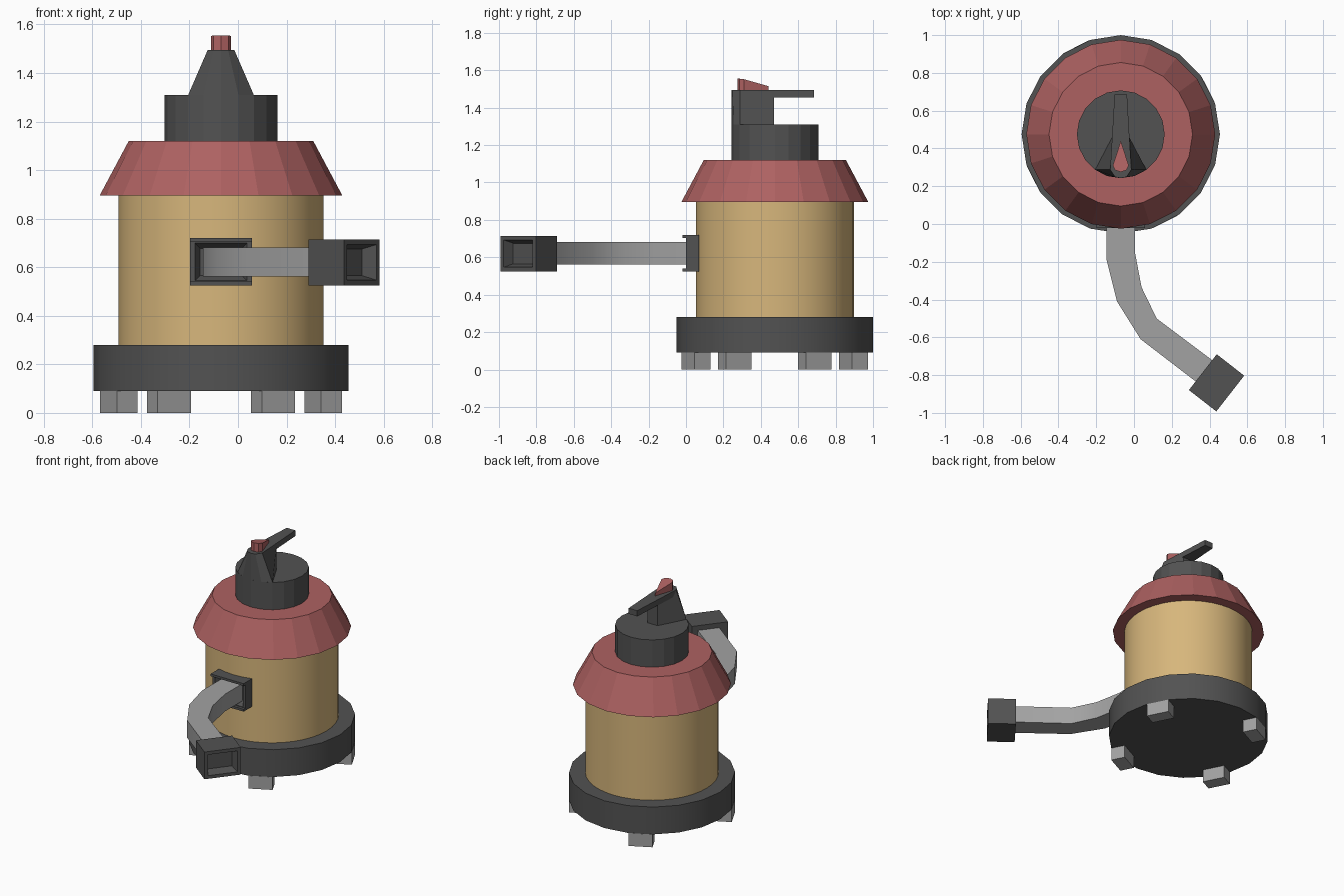
import bpy, bmesh
from math import radians, cos, sin, atan2
from mathutils import Matrix, Vector

if "Cube" in bpy.data.objects:
    bpy.data.objects.remove(bpy.data.objects["Cube"])

CX, CY = -0.07, 0.475


def material(name, rgb):
    m = bpy.data.materials.new(name)
    m.diffuse_color = (*rgb, 1)
    m.use_nodes = True
    m.node_tree.nodes["Principled BSDF"].inputs["Base Color"].default_value = m.diffuse_color
    return m


DARK = material("dark_grey", (0.085, 0.085, 0.085))
RED = material("red", (0.42, 0.12, 0.12))
TAN = material("tan", (0.68, 0.47, 0.2))
GREY = material("mid_grey", (0.36, 0.36, 0.36))


def finish(name, bm, mat, smooth=False):
    bmesh.ops.recalc_face_normals(bm, faces=bm.faces)
    me = bpy.data.meshes.new(name)
    bm.to_mesh(me)
    bm.free()
    ob = bpy.data.objects.new(name, me)
    bpy.context.collection.objects.link(ob)
    me.materials.append(mat)
    if smooth:
        bpy.ops.object.select_all(action='DESELECT')
        ob.select_set(True)
        bpy.context.view_layer.objects.active = ob
        bpy.ops.object.shade_smooth_by_angle(angle=radians(32))
    return ob


def drum(name, r1, r2, z1, z2, mat, smooth=False, sides=20):
    bm = bmesh.new()
    bmesh.ops.create_cone(bm, cap_ends=True, segments=sides, radius1=r1, radius2=r2, depth=z2 - z1,
                          matrix=Matrix.Translation((CX, CY, (z1 + z2) / 2)))
    return finish(name, bm, mat, smooth)


def loft(name, lower, upper, mat, smooth=False):
    """Solid between two outlines with the same number of points."""
    bm = bmesh.new()
    a = [bm.verts.new(p) for p in lower]
    b = [bm.verts.new(p) for p in upper]
    n = len(a)
    bm.faces.new(a[::-1])
    bm.faces.new(b)
    for i in range(n):
        j = (i + 1) % n
        bm.faces.new((a[i], a[j], b[j], b[i]))
    return finish(name, bm, mat, smooth)


def socket(name, centre, size, angle, rim, slope, deep):
    """Box whose local -y face has a recessed opening with sloping walls."""
    bm = bmesh.new()
    bmesh.ops.create_cube(bm, size=1)
    bmesh.ops.scale(bm, vec=size, verts=bm.verts)
    bm.normal_update()
    front = [f for f in bm.faces if f.normal.y < -0.9]
    bmesh.ops.inset_individual(bm, faces=front, thickness=rim, use_even_offset=True)
    bmesh.ops.inset_individual(bm, faces=front, thickness=slope, depth=-deep, use_even_offset=True)
    bm.transform(Matrix.Translation(centre) @ Matrix.Rotation(angle, 4, 'Z'))
    return finish(name, bm, DARK)


# main drum stack
drum("base_ring", 0.525, 0.525, 0.09, 0.28, DARK, True)
drum("body", 0.422, 0.422, 0.28, 0.895, TAN, True, 40)
drum("lid", 0.5, 0.38, 0.895, 1.12, RED)
drum("top_cap", 0.2325, 0.2325, 1.12, 1.31, DARK)

# feet
for k in range(4):
    a = radians(27 + 90 * k)
    bm = bmesh.new()
    bmesh.ops.create_cube(bm, size=1)
    bmesh.ops.scale(bm, vec=(0.096, 0.153, 0.09), verts=bm.verts)
    bm.transform(Matrix.Translation((CX + 0.472 * cos(a), CY + 0.472 * sin(a), 0.045))
                 @ Matrix.Rotation(a, 4, 'Z'))
    finish(f"foot_{k + 1}", bm, GREY)


def outline(half, z):
    """Mirror (half width, y) points about the centre line; zero widths stay single."""
    right = [(CX + w, y, z) for w, y in half]
    left = [(CX - w, y, z) for w, y in reversed(half) if w > 0]
    return right + left


# lever support, following the rim of the cap
loft("lever_support",
     outline([(0, 0.243), (0.072, 0.254), (0.135, 0.288), (0.04, 0.47)], 1.31),
     outline([(0, 0.243), (0.03, 0.249), (0.056, 0.288), (0.04, 0.47)], 1.492), DARK)

# lever arm
lever = [(0, 0.243), (0.03, 0.249), (0.056, 0.288), (0.033, 0.685)]
loft("lever", outline(lever, 1.455), outline(lever, 1.495), DARK)

# pointer with sloping top
half = [(0, 0.275), (0.03, 0.285), (0.042, 0.31), (0, 0.44)]
low = outline(half, 1.49)
loft("pointer", low, [(x, y, 1.555 - 0.04 * max(0, y - 0.30) / 0.14) for x, y, z in low], RED)

# hose, swept flat between its two edges
left = [(-0.145, 0.06), (-0.145, -0.19), (-0.09, -0.41), (0.035, -0.61), (0.335, -0.84)]
right = [(0.005, 0.06), (0.005, -0.15), (0.04, -0.335), (0.12, -0.5), (0.42, -0.725)]
bm = bmesh.new()
rings = []
for (lx, ly), (rx, ry) in zip(left, right):
    rings.append([bm.verts.new(p) for p in ((lx, ly, 0.562), (rx, ry, 0.562),
                                            (rx, ry, 0.682), (lx, ly, 0.682))])
for a, b in zip(rings, rings[1:]):
    for i in range(4):
        j = (i + 1) % 4
        bm.faces.new((a[i], a[j], b[j], b[i]))
bm.faces.new(rings[0][::-1])
bm.faces.new(rings[-1])
finish("hose", bm, GREY, True)

# hose socket on the body; its side walls sit slightly behind the top and bottom
ob = socket("hose_socket", (CX, 0.035, 0.622), (0.255, 0.07, 0.195), 0, 0.02, 0.022, 0.045)
for z, name in ((0.7115, "socket_top_lip"), (0.5325, "socket_bottom_lip")):
    bm = bmesh.new()
    bmesh.ops.create_cube(bm, size=1)
    bmesh.ops.scale(bm, vec=(0.255, 0.02, 0.016), verts=bm.verts)
    bmesh.ops.translate(bm, vec=(CX, -0.01, z), verts=bm.verts)
    finish(name, bm, DARK)

# nozzle at the hose end
d = Vector((0.145, -0.113))
socket("nozzle", (0.437, -0.841, 0.62), (0.24, 0.184, 0.19), atan2(d.y, d.x) + radians(90),
       0.022, 0.018, 0.06)
